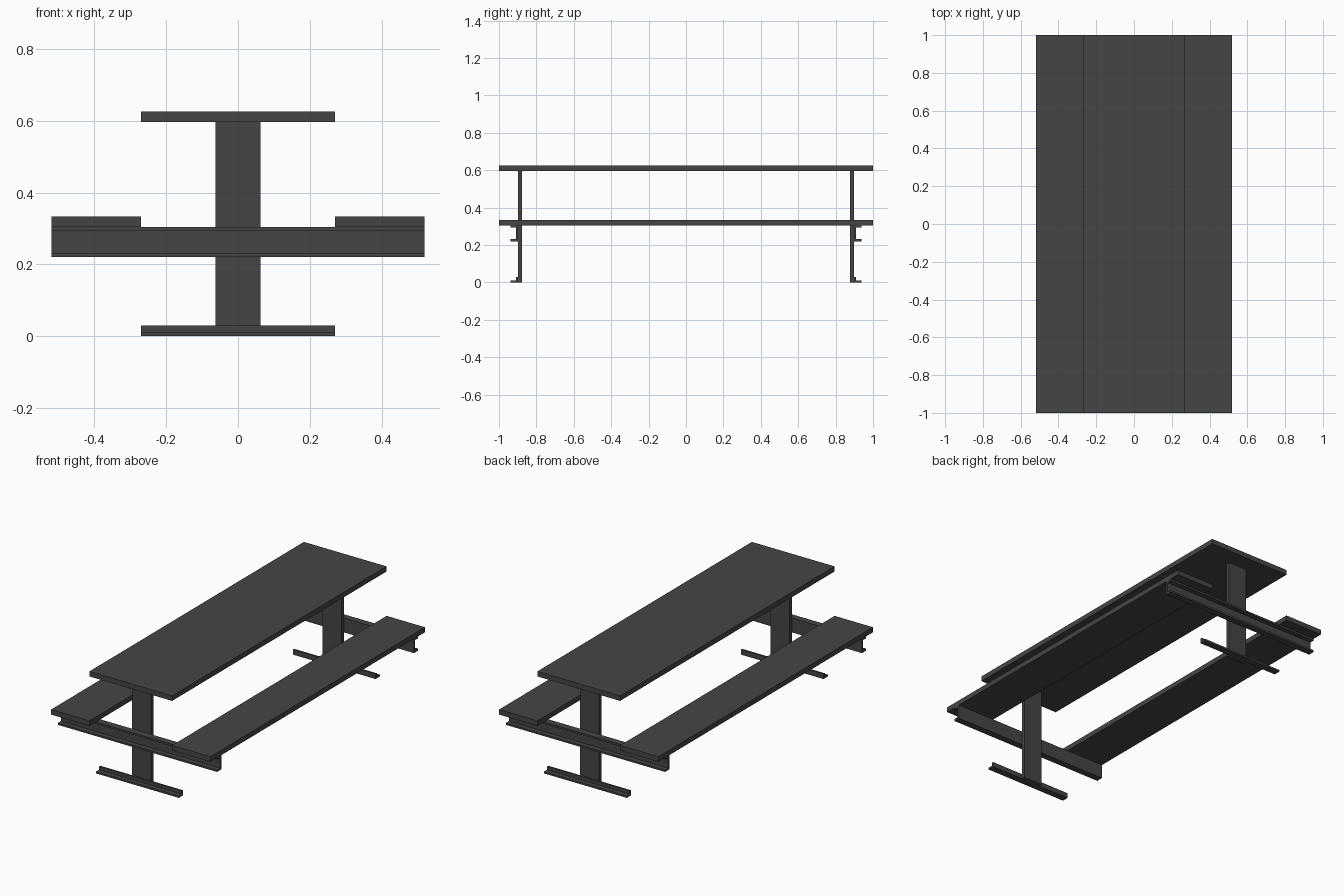
import bpy
import bmesh

old = bpy.data.objects.get("Cube")
if old:
    bpy.data.objects.remove(old, do_unlink=True)

# One dark grey metal for everything
grey = bpy.data.materials.new("dark grey")
grey.use_nodes = True
grey.diffuse_color = (0.06, 0.06, 0.06, 1)
grey.node_tree.nodes["Principled BSDF"].inputs["Base Color"].default_value = grey.diffuse_color


def extrude_profile(name, profile, half_width):
    """Sweep a closed (y, z) outline along x, centred on x = 0."""
    bm = bmesh.new()
    face = bm.faces.new([bm.verts.new((-half_width, y, z)) for y, z in profile])
    swept = bmesh.ops.extrude_face_region(bm, geom=[face])
    verts = [v for v in swept["geom"] if isinstance(v, bmesh.types.BMVert)]
    bmesh.ops.translate(bm, verts=verts, vec=(2 * half_width, 0, 0))
    bmesh.ops.recalc_face_normals(bm, faces=bm.faces)
    mesh = bpy.data.meshes.new(name)
    bm.to_mesh(mesh)
    bm.free()
    mesh.materials.append(grey)
    obj = bpy.data.objects.new(name, mesh)
    bpy.context.collection.objects.link(obj)
    return obj


def rectangle(y0, y1, z0, z1):
    return [(y0, z0), (y1, z0), (y1, z1), (y0, z1)]


top_half, seat_outer = 0.27, 0.52
board = 0.03                   # board thickness
steel = 0.011                  # rolled steel thickness
inner, outer, lip = 0.877, 0.898, 0.938
beam_low, beam_high = 0.22, 0.304
table_low = 0.596

# Table top and the two bench seats
extrude_profile("table_top", rectangle(-1, 1, table_low, table_low + board), top_half)
for side, label in ((1, "left"), (-1, "right")):
    seat = extrude_profile(label + "_seat",
                           rectangle(-1, 1, beam_high, beam_high + board),
                           (seat_outer - top_half) / 2)
    seat.location.x = side * (seat_outer + top_half) / 2

# End frames: flat post, outward channel beam, outward angle foot
channel = [(outer, beam_low), (lip, beam_low), (lip, beam_low + steel),
           (outer + steel, beam_low + steel), (outer + steel, beam_high - steel),
           (lip, beam_high - steel), (lip, beam_high), (outer, beam_high)]
angle = [(outer, 0), (lip, 0), (lip, steel), (outer + steel, steel),
         (outer + steel, board), (outer, board)]
for end, label in ((-1, "front"), (1, "back")):
    for part, outline, half in (
            ("post", rectangle(inner, outer, 0, table_low), 0.062),
            ("seat_beam", channel, seat_outer),
            ("foot", angle, top_half)):
        extrude_profile(label + "_" + part, [(end * y, z) for y, z in outline], half)
